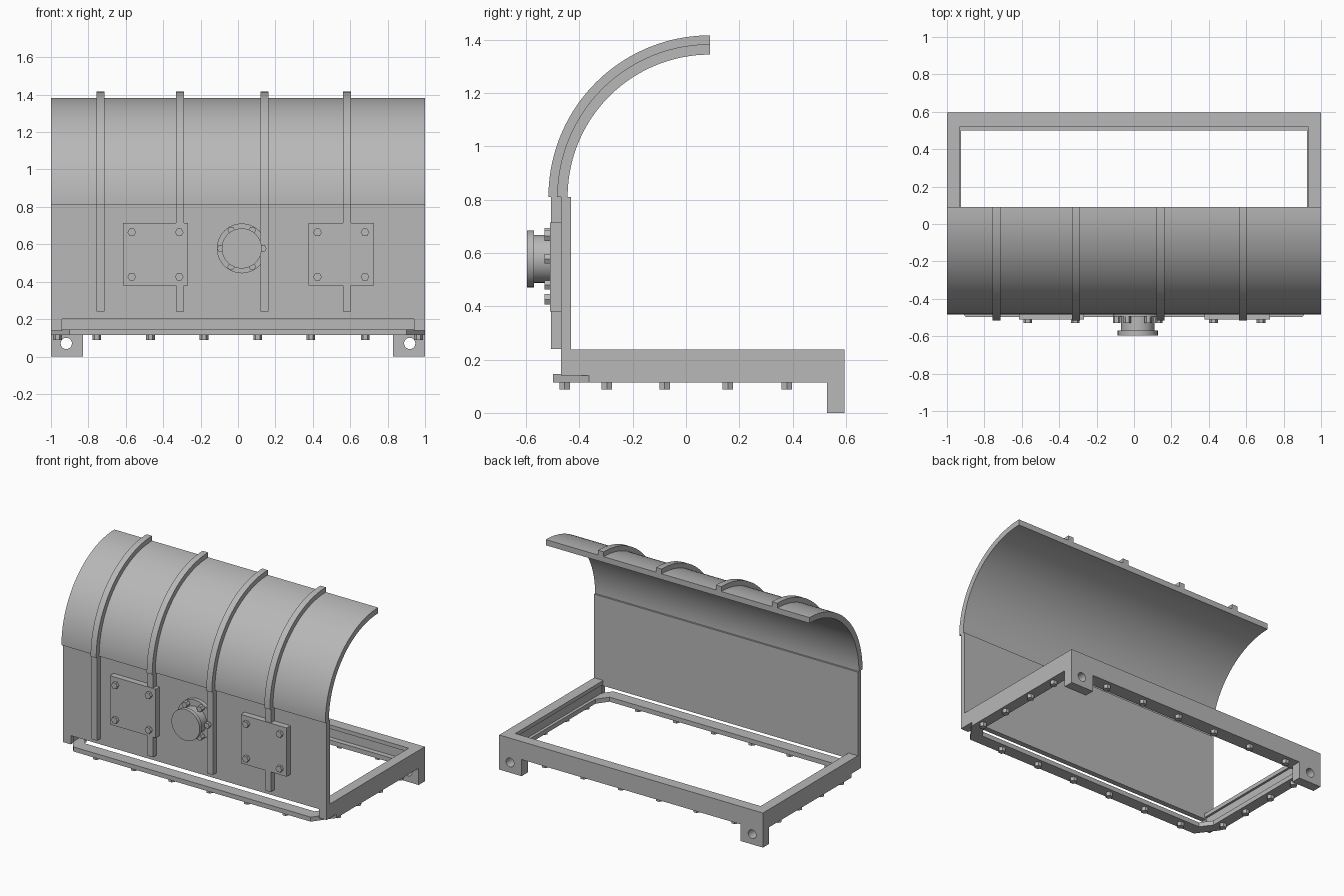
import bpy, bmesh
from math import sin, cos, pi, radians
from mathutils import Matrix, Vector

cube = bpy.data.objects.get("Cube")
if cube:
    bpy.data.objects.remove(cube, do_unlink=True)

grey = bpy.data.materials.new("steel_grey")
grey.use_nodes = True
colour = (0.48, 0.48, 0.48, 1)
grey.diffuse_color = colour
grey.node_tree.nodes["Principled BSDF"].inputs["Base Color"].default_value = colour

# local u, v, w directions for a profile swept along each axis
FRAMES = {"x": ((0, 1, 0), (0, 0, 1), (1, 0, 0)),
          "y": ((1, 0, 0), (0, 0, 1), (0, -1, 0)),
          "z": ((1, 0, 0), (0, 1, 0), (0, 0, 1))}


def sweep(name, loops, axis, lo, hi):
    """Fill closed outlines (inner ones become holes) and extrude from lo to hi."""
    curve = bpy.data.curves.new(name, "CURVE")
    curve.dimensions = "2D"
    curve.fill_mode = "BOTH"
    curve.extrude = (hi - lo) / 2
    for loop in loops:
        spline = curve.splines.new("POLY")
        spline.points.add(len(loop) - 1)
        for point, (u, v) in zip(spline.points, loop):
            point.co = (u, v, 0, 1)
        spline.use_cyclic_u = True
    temp = bpy.data.objects.new(name, curve)
    mesh = bpy.data.meshes.new_from_object(temp)
    bpy.data.objects.remove(temp)
    bpy.data.curves.remove(curve)
    turn = Matrix(FRAMES[axis]).transposed().to_4x4()
    mid = Vector([(lo + hi) / 2 if axis == a else 0 for a in "xyz"])
    mesh.transform(Matrix.Translation(mid) @ turn)
    bm = bmesh.new()
    bm.from_mesh(mesh)
    bmesh.ops.remove_doubles(bm, verts=bm.verts, dist=1e-5)
    bmesh.ops.recalc_face_normals(bm, faces=bm.faces)
    bm.to_mesh(mesh)
    bm.free()
    mesh.shade_smooth()
    mesh.set_sharp_from_angle(angle=radians(30))
    mesh.materials.clear()
    mesh.materials.append(grey)
    obj = bpy.data.objects.new(name, mesh)
    bpy.context.collection.objects.link(obj)
    return obj


def rect(u0, u1, v0, v1):
    return [(u0, v0), (u1, v0), (u1, v1), (u0, v1)]


def ring(u, v, r, n=48):
    return [(u + r * cos(2 * pi * i / n), v + r * sin(2 * pi * i / n)) for i in range(n)]


def arc(r, n=48):
    """Quarter turn from the wall top up to the crest."""
    return [(0.09 - r * cos(pi / 2 * i / n), 0.81 + r * sin(pi / 2 * i / n))
            for i in range(n + 1)]


def mirrored(points):
    return points + [(-u, v) for u, v in reversed(points)]


WALL = -0.468

# front wall and curved hood
sweep("front_wall", [rect(WALL, -0.432, 0.2, 0.81)], "x", -1, 1)
sweep("curved_hood", [arc(0.573) + arc(0.534)[::-1]], "x", -1, 1)

# stiffening ribs, straight below and curved above
for x in (-0.735, -0.31, 0.142, 0.582):
    sweep("straight_rib", [rect(-0.506, WALL, 0.24, 0.81)], "x", x - 0.021, x + 0.021)
    sweep("curved_rib", [arc(0.606) + arc(0.57)[::-1]], "x", x - 0.021, x + 0.021)

# base rails with a recessed inner side
side = [(1, 0.14), (1, 0.237), (0.93, 0.237), (0.93, 0.21), (0.945, 0.21), (0.945, 0.14)]
back = [(u - 0.405 if u == 1 else u - 0.41, v) for u, v in side]
sweep("left_rail", [side], "y", WALL, 0.595)
sweep("right_rail", [[(-u, v) for u, v in side]], "y", WALL, 0.595)
sweep("back_rail", [back], "x", -1, 1)
for s in (-1, 1):
    sweep("wall_corner", [rect(*sorted((s * 0.94, s)), 0.14, 0.21)], "y", WALL, -0.432)

# bolted flange under the base, chamfered at the front
outer = mirrored([(1, 0.595), (1, -0.363), (0.9, -0.498)])
inner = mirrored([(0.925, 0.5), (0.925, -0.34), (0.87, -0.415)])
sweep("base_flange", [outer, inner], "z", 0.114, 0.145)
spots = [(x, y) for x in (-0.755, -0.468, -0.182, 0.105, 0.39, 0.68) for y in (-0.455, 0.55)]
spots += [(s * 0.965, y) for s in (-1, 1) for y in (-0.297, -0.08, 0.157, 0.378)]
for x, y in spots:
    sweep("flange_bolt", [ring(x, y, 0.023, 6)], "z", 0.088, 0.116)

# back feet with a lifting hole
for s in (-1, 1):
    sweep("back_foot", [rect(*sorted((s * 0.83, s)), 0, 0.116), ring(s * 0.918, 0.07, 0.03)],
          "y", 0.528, 0.595)

# square cover plates with corner bolts
for x in (-0.441, 0.552):
    sweep("cover_plate", [rect(x - 0.174, x + 0.174, 0.38, 0.714)], "y", -0.51, WALL)
    for dx in (-0.127, 0.127):
        for z in (0.426, 0.664):
            sweep("cover_bolt", [ring(x + dx, z, 0.023, 6)], "y", -0.53, -0.505)

# round capped port
px, pz = 0.02, 0.578
sweep("port_flange", [ring(px, pz, 0.133)], "y", -0.495, WALL)
sweep("port_neck", [ring(px, pz, 0.09)], "y", -0.575, WALL)
sweep("port_cap", [ring(px, pz, 0.107)], "y", -0.596, -0.57)
for u, v in ring(px, pz, 0.113, 6):
    sweep("port_bolt", [ring(u, v, 0.02, 6)], "y", -0.53, -0.49)
